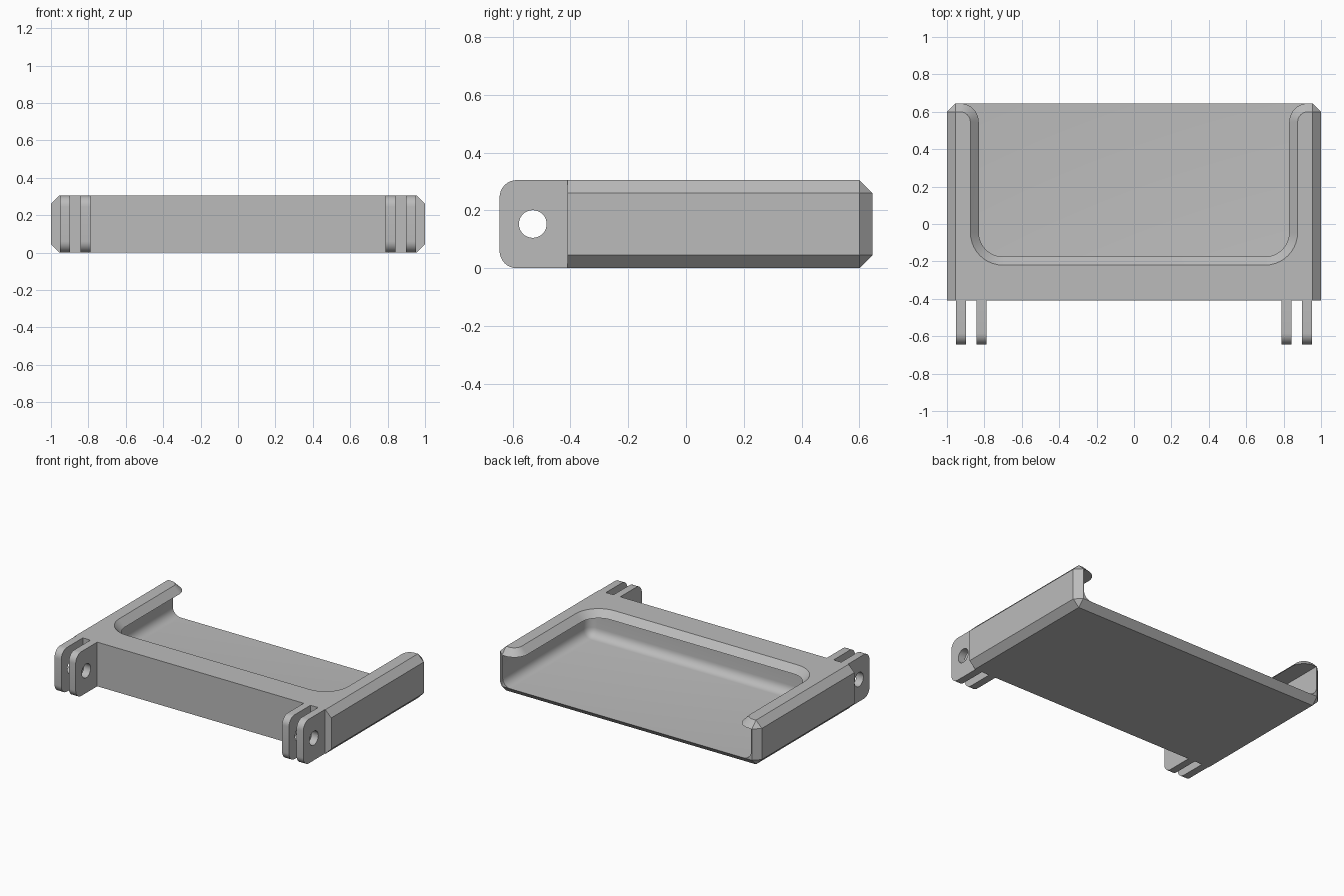
import bpy, bmesh, math
from mathutils import Matrix, Vector

cube = bpy.data.objects.get("Cube")
if cube:
    bpy.data.objects.remove(cube)

GREY = bpy.data.materials.new("plain grey")
GREY.use_nodes = True
GREY.diffuse_color = (0.5, 0.5, 0.5, 1)
GREY.node_tree.nodes["Principled BSDF"].inputs["Base Color"].default_value = GREY.diffuse_color

BACK, FRONT, TOP, CH = 0.645, -0.41, 0.305, 0.045


def make(name, bm):
    bmesh.ops.recalc_face_normals(bm, faces=bm.faces)
    mesh = bpy.data.meshes.new(name)
    bm.to_mesh(mesh)
    bm.free()
    mesh.materials.append(GREY)
    obj = bpy.data.objects.new(name, mesh)
    bpy.context.collection.objects.link(obj)
    return obj


def box(x, y, z):
    """Box in a new bmesh from three (low, high) ranges."""
    bm = bmesh.new()
    size = [hi - lo for lo, hi in (x, y, z)]
    mid = [(hi + lo) / 2 for lo, hi in (x, y, z)]
    bmesh.ops.create_cube(bm, size=1, matrix=Matrix.Translation(mid) @ Matrix.Diagonal((*size, 1)))
    return bm


def bevel(bm, rule, width, segments=1):
    edges = [e for e in bm.edges
             if rule((e.verts[0].co + e.verts[1].co) / 2)]
    bmesh.ops.bevel(bm, geom=edges, offset=width, segments=segments,
                    profile=0.5, affect='EDGES', clamp_overlap=False)


def cut(obj, cutter):
    cutter.hide_render = True
    cutter.hide_set(True)
    mod = obj.modifiers.new(cutter.name, 'BOOLEAN')
    mod.operation, mod.solver, mod.object = 'DIFFERENCE', 'EXACT', cutter


def finish(obj):
    """Apply modifiers, remove their cutters and smooth the rounded parts."""
    bpy.ops.object.select_all(action='DESELECT')
    bpy.context.view_layer.objects.active = obj
    obj.select_set(True)
    for mod in list(obj.modifiers):
        helper = mod.object
        bpy.ops.object.modifier_apply(modifier=mod.name)
        if helper:
            bpy.data.objects.remove(helper)
    bpy.ops.object.shade_smooth_by_angle(angle=math.radians(30))


def arc(cx, cy, r, start, end, steps=10):
    return [(cx + r * math.cos(math.radians(start + (end - start) * i / steps)),
             cy + r * math.sin(math.radians(start + (end - start) * i / steps)))
            for i in range(steps + 1)]


def opening_outline(off):
    """Plan of the top opening, widened by off."""
    half = arc(0.70, -0.045, 0.13 + off, -90, 0)
    half += arc(0.93, BACK - 0.1, 0.1 - off, 180, 90)
    half += [(1.2, BACK + 0.08 - off), (1.2, 1.2)]
    return half + [(-x, y) for x, y in reversed(half)]


# Tray body with chamfered sides and back
bm = box((-1, 1), (FRONT, BACK), (0, TOP))
bevel(bm, lambda m: (abs(m.x) > 0.9 and m.y > -0.1 and (abs(m.y) < 0.2 or m.y > 0.6))
      or (m.y > 0.6), CH)
body = make("tray_body", bm)

# Undercut pocket with a rounded floor edge
bm = box((-0.95, 0.95), (-0.30, 1.2), (0.045, 0.26))
bevel(bm, lambda m: m.y < 1 and (m.z < 0.1 or (m.y < -0.2 and m.z < 0.2)), 0.06, 6)
cut(body, make("pocket_cutter", bm))

# Sloped opening that leaves the overhanging lip
bm = bmesh.new()
rings = [[bm.verts.new((x, y, z)) for x, y in opening_outline(z - 0.26)]
         for z in (0.25, 0.33)]
for ring in rings:
    bm.faces.new(ring)
n = len(rings[0])
for i in range(n):
    j = (i + 1) % n
    bm.faces.new((rings[0][i], rings[0][j], rings[1][j], rings[1][i]))
cut(body, make("opening_cutter", bm))
finish(body)

# Hinge tabs with rounded ends and a pin hole
for side, label in ((1, "left"), (-1, "right")):
    for x, place in ((0.815, "inner"), (0.925, "outer")):
        x *= side
        bm = box((x - 0.026, x + 0.026), (-BACK, FRONT + 0.005), (0, TOP))
        bevel(bm, lambda m: m.y < -0.6 and abs(m.z - TOP / 2) > 0.1 and abs(m.x - x) < 0.01,
              0.06, 8)
        tab = make(f"{label}_{place}_hinge_tab", bm)
        bm = bmesh.new()
        place_hole = Matrix.Translation((x, -0.53, 0.153)) @ Matrix.Rotation(math.pi / 2, 4, 'Y')
        bmesh.ops.create_cone(bm, cap_ends=True, segments=32, radius1=0.048,
                              radius2=0.048, depth=0.2, matrix=place_hole)
        cut(tab, make("pin_hole_cutter", bm))
        finish(tab)
